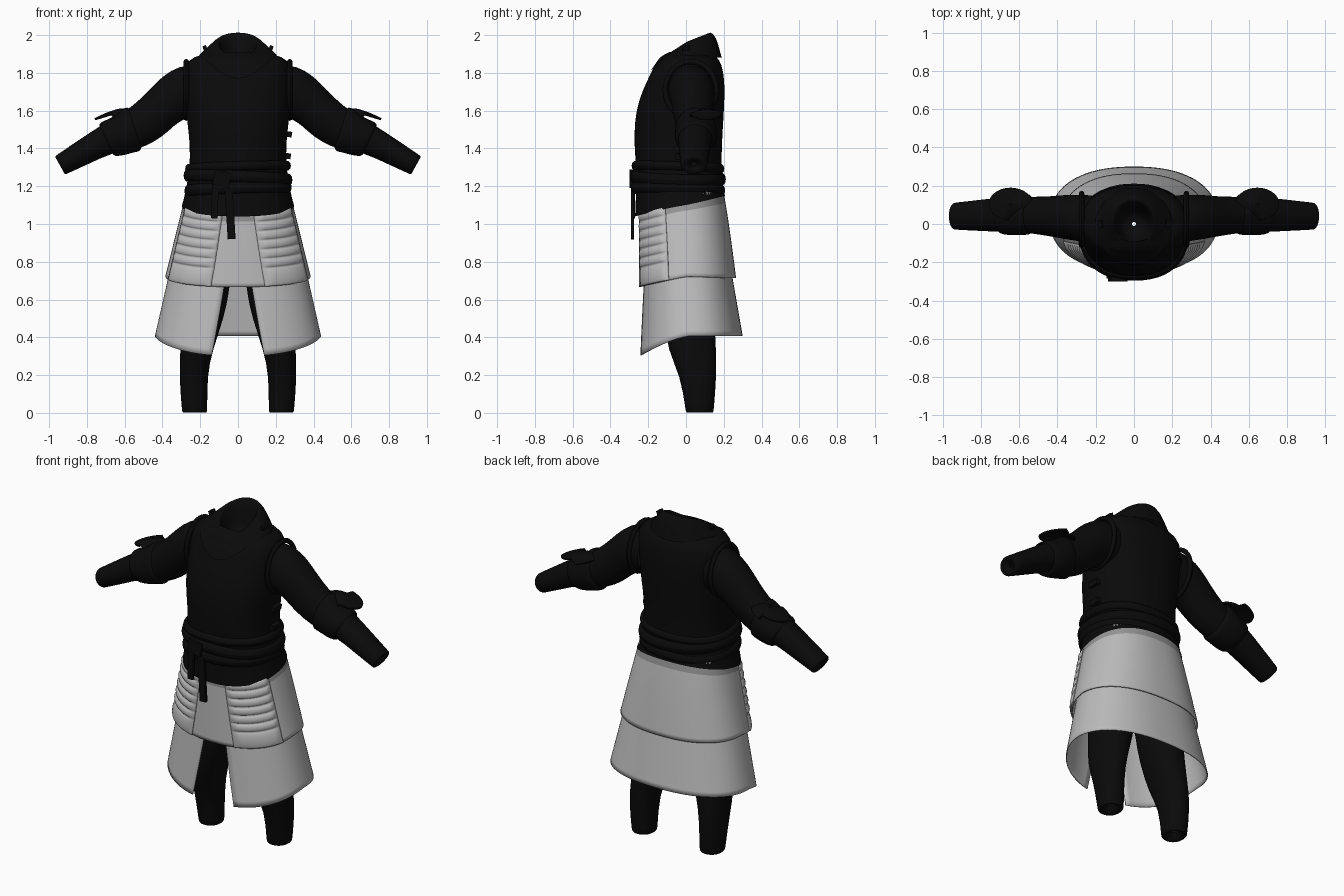
import bpy, bmesh, math
from math import sin, cos, pi
from mathutils import Vector, Matrix

cube = bpy.data.objects.get("Cube")
if cube:
    bpy.data.objects.remove(cube, do_unlink=True)


def material(name, value):
    m = bpy.data.materials.new(name)
    m.use_nodes = True
    col = (value, value, value, 1)
    m.diffuse_color = col
    bsdf = m.node_tree.nodes["Principled BSDF"]
    bsdf.inputs["Base Color"].default_value = col
    bsdf.inputs["Roughness"].default_value = 0.8
    return m


BLACK = material("black cloth", 0.003)
GREY = material("light grey cloth", 0.5)
DARK = material("mid grey trim", 0.3)


def lerp(a, b, t):
    return a + (b - a) * t


def spow(v, n):
    return math.copysign(abs(v) ** (2 / n), v)


def finish(name, bm, mats, mirror=False, thick=0, subsurf=0):
    bmesh.ops.recalc_face_normals(bm, faces=bm.faces[:])
    me = bpy.data.meshes.new(name)
    bm.to_mesh(me)
    bm.free()
    ob = bpy.data.objects.new(name, me)
    bpy.context.collection.objects.link(ob)
    for m in mats:
        me.materials.append(m)
    for p in me.polygons:
        p.use_smooth = True
    if mirror:
        ob.modifiers.new("mirror", "MIRROR").use_mirror_merge = False
    if thick:
        mod = ob.modifiers.new("thickness", "SOLIDIFY")
        mod.thickness = thick
        mod.use_even_offset = False
    if subsurf:
        mod = ob.modifiers.new("smooth", "SUBSURF")
        mod.levels = mod.render_levels = subsurf
    return ob


def grid(name, fn, nu, nv, mats, closed=True, rule=None, **opts):
    """Surface from fn(u, v), u and v in 0..1; rule(v) picks a material."""
    bm = bmesh.new()
    cols = nu if closed else nu + 1
    rows = [[bm.verts.new(fn(i / nu, j / nv)) for i in range(cols)] for j in range(nv + 1)]
    for j in range(nv):
        for i in range(nu):
            k = (i + 1) % cols
            f = bm.faces.new((rows[j][i], rows[j][k], rows[j + 1][k], rows[j + 1][i]))
            if rule:
                f.material_index = rule((j + 0.5) / nv)
    return finish(name, bm, mats, **opts)


def oval(a, x0, x1, y0, y1, n=2.3):
    """Point on a rounded outline; angle 0 is the front, growing to +x."""
    return (lerp(x0, x1, 0.5 + spow(sin(a), n) / 2), lerp(y0, y1, 0.5 - spow(cos(a), n) / 2))


def stack(name, rings, zfun=None, mirror=False, n=2.3, subsurf=1, seg=32):
    """Loft of horizontal rings (z, x0, x1, y0, y1); zfun bends the heights."""
    def fn(u, v):
        k = round(v * (len(rings) - 1))
        z, *box = rings[k]
        a = u * 2 * pi
        x, y = oval(a, *box, n)
        return (x, y, zfun(k, a, z) if zfun else z)
    return grid(name, fn, seg, len(rings) - 1, [BLACK], mirror=mirror, subsurf=subsurf)


def sleeve(name, rings):
    """Loft of tilted rings (top x, top z, bottom x, bottom z, front y, back y)."""
    def fn(u, v):
        xt, zt, xb, zb, y0, y1 = rings[round(v * (len(rings) - 1))]
        c, s = 0.5 - cos(u * 2 * pi) / 2, 0.5 + sin(u * 2 * pi) / 2
        return (lerp(xt, xb, c), lerp(y0, y1, s), lerp(zt, zb, c))
    return grid(name, fn, 28, len(rings) - 1, [BLACK], mirror=True, subsurf=1)


def box(name, loc, size, tilt=0, mirror=False, axis="Y"):
    bm = bmesh.new()
    mat = Matrix.Translation(loc) @ Matrix.Rotation(tilt, 4, axis) @ Matrix.Diagonal((*size, 1))
    bmesh.ops.create_cube(bm, size=1, matrix=mat)
    ob = finish(name, bm, [BLACK], mirror=mirror)
    for p in ob.data.polygons:
        p.use_smooth = False


def hem(a):
    return 1.095 - 0.055 * cos(a)


# Tunic body, open at the neck, with a hem that is lower in front
body = [(1.08, 0.298, -0.27, 0.208), (1.16, 0.28, -0.265, 0.2), (1.28, 0.258, -0.262, 0.187),
        (1.42, 0.252, -0.275, 0.19), (1.55, 0.272, -0.272, 0.198), (1.66, 0.275, -0.25, 0.204),
        (1.76, 0.278, -0.205, 0.205), (1.845, 0.278, -0.165, 0.19), (1.885, 0.245, -0.14, 0.165),
        (1.91, 0.13, -0.09, 0.125)]
stack("tunic_body", [(z, -r, r, f, b) for z, r, f, b in body],
      lambda k, a, z: hem(a) if k == 0 else z, seg=48)

# Draped collar with a front point, rising to the nape, then turning into the neck
collar = [(1.88, 0.205, -0.215, 0.19), (1.895, 0.195, -0.205, 0.185), (1.94, 0.15, -0.16, 0.16),
          (1.968, 0.112, -0.12, 0.13), (1.965, 0.1, -0.108, 0.115), (1.9, 0.085, -0.09, 0.09),
          (1.82, 0.07, -0.07, 0.07), (1.81, 0.01, -0.01, 0.01)]


def collar_z(k, a, z):
    if k < 2:
        return z + 0.015 * (1 - abs(cos(a))) - 0.11 * max(0, cos(a)) ** 3
    slope = (0.055, 0.05, 0.045, 0.02, 0, 0)[k - 2]
    return z - slope * cos(a) - (0.03 * max(0, cos(a)) if k < 5 else 0)


stack("collar", [(z, -r, r, f, b) for z, r, f, b in collar], collar_z, n=2, seg=48)
box("collar_stud", (0.172, 0.0, 1.925), (0.02, 0.04, 0.04), 0.4, mirror=True)

# Armhole rim of the vest
grid("armhole_rim", lambda u, v: (
    0.274 + 0.014 * sin(v * 2 * pi),
    0.025 + (0.135 + 0.014 * cos(v * 2 * pi)) * sin(u * 2 * pi),
    1.71 + (0.15 + 0.014 * cos(v * 2 * pi)) * cos(u * 2 * pi)), 32, 8, [BLACK], mirror=True)

# Sleeves, elbow cuffs and elbow guards
sleeve("sleeve", [
    (0.22, 1.84, 0.22, 1.57, -0.1, 0.15), (0.31, 1.84, 0.28, 1.56, -0.09, 0.155),
    (0.40, 1.785, 0.34, 1.52, -0.078, 0.152), (0.47, 1.71, 0.40, 1.46, -0.066, 0.145),
    (0.56, 1.62, 0.49, 1.41, -0.05, 0.142), (0.64, 1.575, 0.57, 1.385, -0.045, 0.145),
    (0.73, 1.52, 0.66, 1.38, -0.042, 0.14), (0.85, 1.44, 0.785, 1.32, -0.036, 0.125),
    (0.965, 1.362, 0.91, 1.264, -0.03, 0.112), (0.97, 1.358, 0.915, 1.26, -0.028, 0.11),
    (0.96, 1.34, 0.93, 1.285, 0.0, 0.085), (0.93, 1.33, 0.915, 1.305, 0.03, 0.055)])
sleeve("elbow_cuff", [
    (0.575, 1.605, 0.51, 1.41, -0.045, 0.14), (0.585, 1.625, 0.515, 1.383, -0.058, 0.158),
    (0.62, 1.6, 0.55, 1.38, -0.058, 0.165), (0.66, 1.565, 0.595, 1.365, -0.06, 0.165),
    (0.73, 1.54, 0.655, 1.355, -0.056, 0.155), (0.735, 1.525, 0.665, 1.375, -0.042, 0.14)])


def guard(u, v):
    a, r = u * 2 * pi, sin(v * pi / 2)
    x = 0.115 * r * cos(a)
    drop = 0.05 * r ** 2 * (1 if x < 0 else 0.25)
    return (0.645 + x, 0.105 + 0.085 * r * sin(a), 1.607 - 0.3 * x - drop)


grid("elbow_guard", guard, 28, 8, [BLACK], mirror=True, thick=0.012)


# Sash wraps around the waist
def sash(name, z, height, grow, tilt):
    def fn(u, v):
        a, b = u * 2 * pi, v * 2 * pi
        r = grow + 0.018 * cos(b)
        x, y = oval(a, -0.262 - r, 0.262 + r, -0.27 - r, 0.185 + r)
        return (x, y, z + height * sin(b) + tilt * sin(a) + 0.008 * cos(a))
    grid(name, fn, 48, 10, [BLACK])


sash("sash_top", 1.30, 0.025, 0.0, 0.008)
sash("sash_middle", 1.245, 0.032, 0.008, -0.012)
sash("sash_lower", 1.185, 0.032, 0.004, 0.01)
box("sash_knot", (-0.085, -0.285, 1.24), (0.09, 0.03, 0.08), 0.2)
box("sash_tail_short", (-0.122, -0.278, 1.13), (0.035, 0.014, 0.2), 0.03)
box("sash_tail_long", (-0.042, -0.284, 1.06), (0.042, 0.016, 0.28), -0.06)

# Side fastenings on the left
for i, z in enumerate((1.36, 1.475, 1.59)):
    box("side_buckle_%d" % (i + 1), (0.262 + 0.006 * i, -0.02, z), (0.035, 0.07, 0.03), 0.15)

# Trouser legs
stack("trouser_leg", [
    (0.04, 0.21, 0.25, 0.05, 0.1), (0.005, 0.185, 0.275, 0.02, 0.125),
    (0.0, 0.165, 0.295, 0.0, 0.145), (0.012, 0.162, 0.297, -0.002, 0.147),
    (0.2, 0.163, 0.312, -0.03, 0.162), (0.33, 0.135, 0.305, -0.098, 0.16),
    (0.5, 0.075, 0.3, -0.115, 0.15), (0.66, 0.04, 0.29, -0.12, 0.15),
    (1.0, 0.01, 0.255, -0.14, 0.15)], mirror=True, n=2.2)


# Upper skirt: plain layer with a darker trim just below the tunic hem
def upper(a, t, off=0.0):
    rx = lerp(0.278, 0.385, t) + off
    x, y = oval(a, -rx, rx, lerp(-0.248, -0.25, t) - off, lerp(0.188, 0.265, t ** 0.8) + off)
    bottom = 0.722 - 0.064 * max(0, cos(a)) + 0.008 * cos(a)
    return Vector((x, y, lerp(hem(a) + 0.06, bottom, t)))


grid("upper_skirt", lambda u, v: upper(u * 2 * pi, v), 72, 20, [GREY, DARK],
     rule=lambda v: 1 if v < 0.2 else 0, thick=0.007)


# Quilted hip panels with raised horizontal ribs
def quilt(u, v):
    t = lerp(0.1, 1.0, v)
    a = lerp(lerp(0.22, 0.32, t), 1.24, u)
    rib = abs(sin(v * pi / 0.125)) if v < 0.75 else abs(sin((v - 0.75) * pi / 0.25)) * 0.7
    edge = min(1, 8 * u, 8 * (1 - u))
    return upper(a, t, 0.005 + 0.012 * edge * rib ** 0.5)


grid("quilted_hip_panel", quilt, 24, 64, [GREY], closed=False, mirror=True, thick=0.006)


# Lower skirt, split open at the front
def lower(u, v):
    start = lerp(0.12, 0.27, v)
    a = lerp(start, 2 * pi - start, u)
    rx = lerp(0.355, 0.44, v)
    x, y = oval(a, -rx, rx, lerp(-0.22, -0.25, v), lerp(0.235, 0.3, v))
    bottom = 0.408 - 0.108 * max(0, cos(a)) ** 1.3
    return (x, y, lerp(0.78, bottom, v))


grid("lower_skirt", lower, 72, 14, [GREY], closed=False, thick=0.006)
